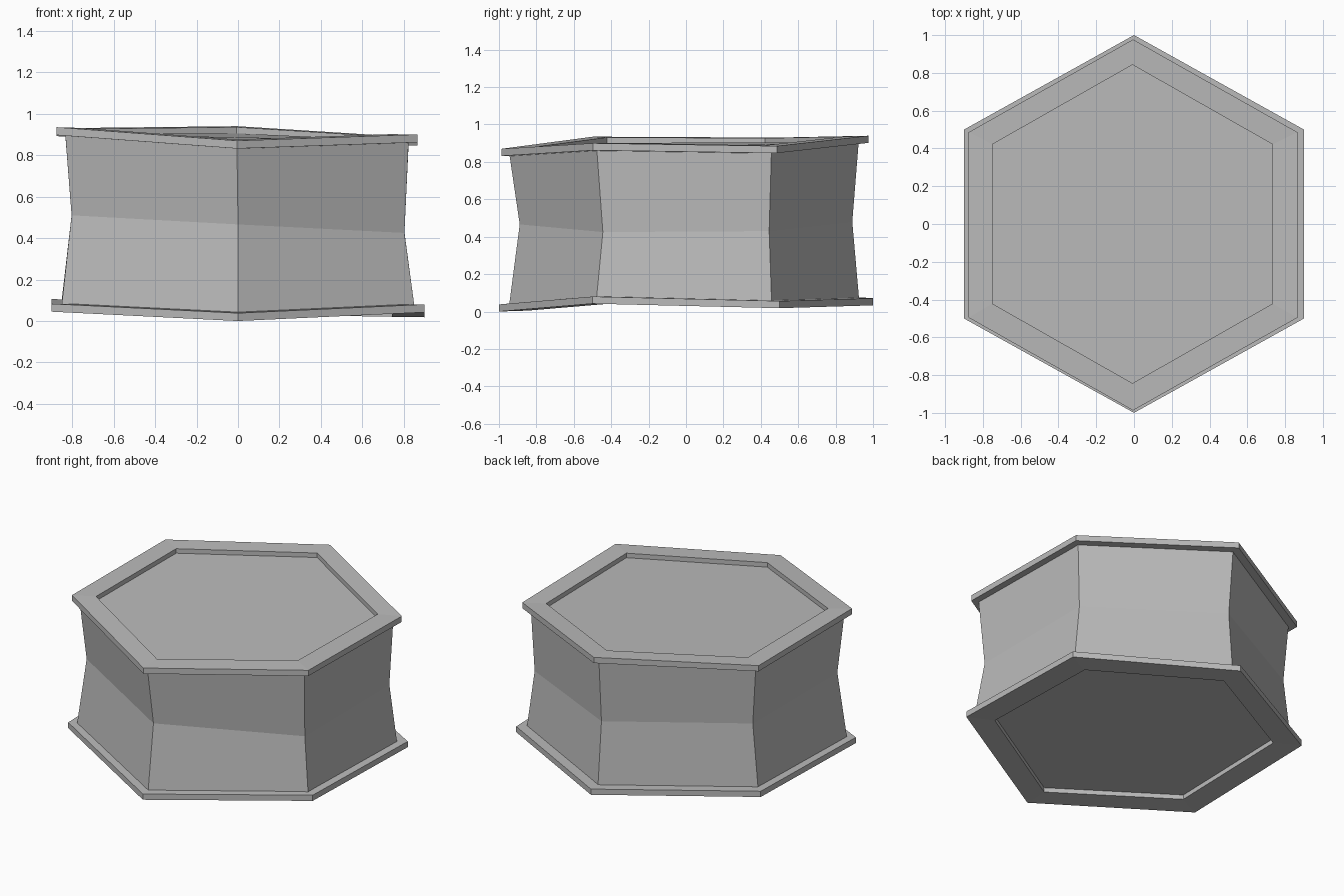
import bpy
import bmesh
from math import sin, cos, radians

cube = bpy.data.objects.get("Cube")
if cube:
    bpy.data.objects.remove(cube, do_unlink=True)

grey = bpy.data.materials.new("plain_grey")
grey.use_nodes = True
colour = (0.5, 0.5, 0.5, 1)
grey.diffuse_color = colour
grey.node_tree.nodes["Principled BSDF"].inputs["Base Color"].default_value = colour

# corner heights, counter-clockwise from the front corner
LID_TOP = [0.87, 0.9, 0.885, 0.94, 0.93, 0.935]
WAIST = [0.466, 0.425, 0.43, 0.48, 0.51, 0.51]
BASE_BOTTOM = [0, 0.042, 0.018, 0.033, 0.068, 0.045]
THICK = 0.038
RECESS = 0.03


def ring(half_x, half_y, heights, lift=0, cx=0, cy=0):
    """Six corners of a hexagon pointing forward, with uneven heights."""
    points = []
    for i, z in enumerate(heights):
        a = radians(60 * i - 90)
        points.append((cx + half_x * cos(a) / cos(radians(30)),
                       cy + half_y * sin(a), z + lift))
    return points


def flatten(heights, factor):
    mean = sum(heights) / len(heights)
    return [mean + (z - mean) * factor for z in heights]


def loft(name, rings, cap_start=True, cap_end=True):
    """Skin a stack of rings and close the chosen ends."""
    bm = bmesh.new()
    loops = [[bm.verts.new(p) for p in r] for r in rings]
    for low, high in zip(loops, loops[1:]):
        for i in range(len(low)):
            j = (i + 1) % len(low)
            bm.faces.new((low[i], low[j], high[j], high[i]))
    if cap_start:
        bm.faces.new(loops[0][::-1])
    if cap_end:
        bm.faces.new(loops[-1])
    mesh = bpy.data.meshes.new(name)
    bm.to_mesh(mesh)
    bm.free()
    mesh.materials.append(grey)
    obj = bpy.data.objects.new(name, mesh)
    bpy.context.collection.objects.link(obj)
    return obj


# pinched side walls
loft("crate_walls", [
    ring(0.85, 0.935, BASE_BOTTOM, THICK, cy=-0.01),
    ring(0.803, 0.889, WAIST),
    ring(0.828, 0.933, LID_TOP, -THICK, -0.005, -0.01),
], False, False)

# lid with a raised border around a sunken panel
inner_top = flatten(LID_TOP, 0.85)
loft("lid", [
    ring(0.87, 0.982, LID_TOP, -THICK, -0.005, -0.005),
    ring(0.87, 0.982, LID_TOP, 0, -0.005, -0.005),
    ring(0.742, 0.843, inner_top, 0, -0.008),
    ring(0.742, 0.843, inner_top, -RECESS, -0.008),
])

# base plate, sunken on its underside
inner_base = flatten(BASE_BOTTOM, 0.85)
loft("base_plate", [
    ring(0.742, 0.843, inner_base, RECESS),
    ring(0.742, 0.843, inner_base),
    ring(0.9, 1, BASE_BOTTOM),
    ring(0.9, 1, BASE_BOTTOM, THICK),
])
